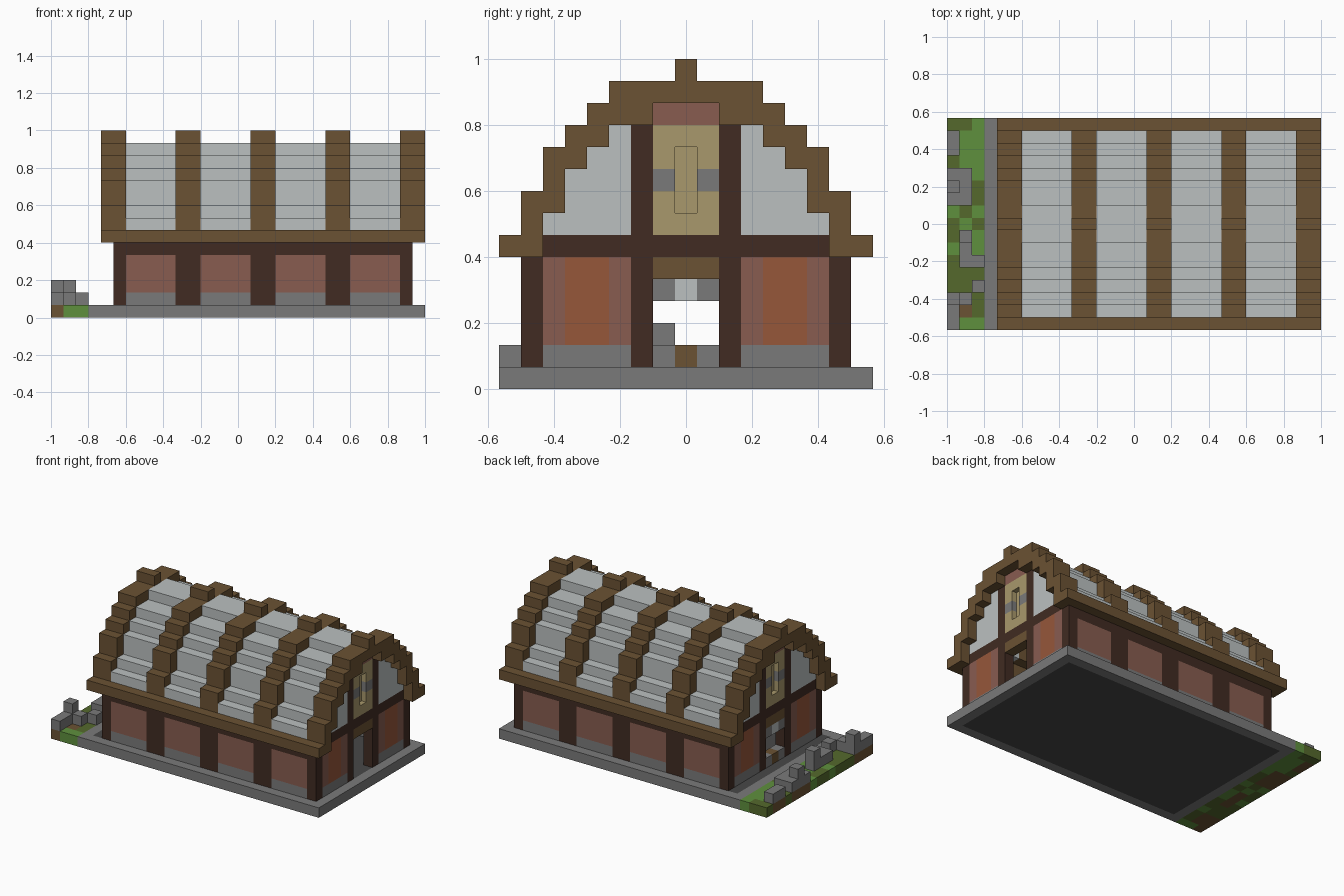
import bpy
import bmesh
from mathutils import Matrix, Vector

UNIT = 1 / 15      # edge of one building block
LEFT, RIGHT = 4, 30  # roof ends, in blocks

cube = bpy.data.objects.get("Cube")
if cube:
    bpy.data.objects.remove(cube, do_unlink=True)


def material(name, hex_code):
    channels = [int(hex_code[i:i + 2], 16) / 255 for i in (0, 2, 4)]
    linear = [c / 12.92 if c < 0.04 else ((c + 0.055) / 1.055) ** 2.4 for c in channels]
    mat = bpy.data.materials.new(name)
    mat.use_nodes = True
    mat.diffuse_color = (*linear, 1)
    mat.node_tree.nodes["Principled BSDF"].inputs["Base Color"].default_value = (*linear, 1)
    return mat


oak = material("oak brown", "6b5233")
timber = material("dark timber", "412b22")
brick = material("dull brick", "885c50")
clay = material("orange clay", "96573a")
stone = material("grey stone", "7a7a7a")
plaster = material("pale plaster", "bbc0c0")
tan = material("tan planks", "a9996c")
moss = material("dark grass", "55692c")
grass = material("bright grass", "5f903d")
slate = material("dark floor", "484848")


def part(name, mat, boxes):
    """One object from boxes (x0, x1, y0, y1, z0, z1) measured in blocks."""
    bm = bmesh.new()
    for x0, x1, y0, y1, z0, z1 in boxes:
        size = Vector((abs(x1 - x0), abs(y1 - y0), z1 - z0)) * UNIT
        mid = Vector(((x0 + x1) / 2 - 15, (y0 + y1) / 2, (z0 + z1) / 2)) * UNIT
        bmesh.ops.create_cube(bm, size=1, matrix=Matrix.Translation(mid) @ Matrix.Diagonal((*size, 1)))
    mesh = bpy.data.meshes.new(name)
    bm.to_mesh(mesh)
    bm.free()
    mesh.materials.append(mat)
    obj = bpy.data.objects.new(name, mesh)
    bpy.context.collection.objects.link(obj)
    return obj


def both_sides(boxes):
    """Repeat boxes on the other side of the ridge line."""
    return boxes + [(a, b, -d, -c, e, f) for a, b, c, d, e, f in boxes]


# Foundation: a stone rim around a dark floor
part("foundation_rim", stone, both_sides([(3, 30, 7.5, 8.5, 0, 1)])
     + [(3, 4, -7.5, 7.5, 0, 1), (29, 30, -7.5, 7.5, 0, 1)])
part("floor", slate, [(4, 29, -7.5, 7.5, 0, 1)])

# Long walls: posts, head beam, stone plinth and brick panels
ribs = [(x, x + 2) for x in (4, 10, 16, 22, 28)]
posts = [(max(a, 5), min(b, 29)) for a, b in ribs]
bays = [(a[1], b[0]) for a, b in zip(ribs, ribs[1:])]


def wall_run(spans, z0, z1):
    return both_sides([(a, b, 6.5, 7.5, z0, z1) for a, b in spans])


part("side_posts", timber, wall_run(posts, 1, 6))
part("side_beams", timber, wall_run(bays, 5, 6))
part("side_plinths", stone, wall_run(bays, 1, 2))
part("side_panels", brick, wall_run(bays, 2, 5))

# End walls, built once per end
for end, outer, inner in (("right", 29, 28), ("left", 5, 6)):
    def end_part(name, mat, rects, face=outer):
        boxes = [(inner, face, *r) for r in rects]
        return part(end + "_" + name, mat, both_sides(boxes))

    end_part("door_posts", timber, [(1.5, 2.5, 1, 6), (1.5, 2.5, 7, 12)])
    end_part("cross_beam", timber, [(0, 6.5, 6, 7)])
    end_part("plinth", stone, [(2.5, 6.5, 1, 2)])
    end_part("brick_edges", brick, [(2.5, 3.5, 2, 6), (5.5, 6.5, 2, 6)])
    end_part("clay_panel", clay, [(3.5, 5.5, 2, 6)])
    end_part("door_lintel", oak, [(0, 1.5, 5, 6)])
    end_part("gable", plaster, [(2.5, w, z0, z1) for w, z0, z1 in
                                ((6.5, 7, 8), (5.5, 8, 10), (4.5, 10, 11), (3.5, 11, 12))])
    end_part("gable_planks", tan, [(0, 1.5, 7, 8), (0, 1.5, 11, 12),
                                   (.5, 1.5, 8, 9), (.5, 1.5, 10, 11)])
    end_part("gable_stones", stone, [(.5, 1.5, 9, 10)])
    end_part("gable_niche", tan, [(0, .5, 8, 11)], (inner + outer) / 2)
    end_part("gable_cap", brick, [(0, 1.5, 12, 13)])

# Window opening in the left end: sill and head
part("window_stones", stone, both_sides([(5, 6, .5, 1.5, z, z + 1) for z in (1, 4)]))
part("window_sill", oak, [(5, 6, -.5, .5, 1, 2)])
part("window_head", plaster, [(5, 6, -.5, .5, 4, 5)])


# Stepped roof: columns (y0, y1, bottom, top) swept over each span
def roof(name, mat, spans, columns):
    part(name, mat, both_sides([(a, b, *c) for a, b in spans for c in columns]))


roof("roof_eaves", oak, [(LEFT, RIGHT)], [(6.5, 8.5, 6, 7)])
roof("roof_ribs", oak, ribs, [
    (6.5, 7.5, 7, 9), (5.5, 6.5, 8, 11), (4.5, 5.5, 10, 12), (3.5, 4.5, 11, 13),
    (1.5, 3.5, 12, 14), (.5, 1.5, 13, 14), (0, .5, 13, 15)])
roof("roof_panels", plaster, bays, [
    (6.5, 7.5, 7, 8), (5.5, 6.5, 8, 9), (4.5, 5.5, 9, 11), (3.5, 4.5, 11, 12),
    (1.5, 3.5, 12, 13), (0, 1.5, 13, 14)])

# Grass strip, one letter per block from front to back
ground = ("bbbdddgddgbbbdbbd", "gbbddbbbgdbbbgggd", "gddgddggdgddggggg")
for letter, name, mat in (("b", "soil", oak), ("d", "dark_turf", moss), ("g", "bright_turf", grass)):
    part(name, mat, [(x, x + 1, y - 8.5, y - 7.5, 0, 1)
                     for x, row in enumerate(ground)
                     for y, cell in enumerate(row) if cell == letter])

# Broken stone wall on the grass: s is one block high, t is two
rubble = ("sst.......sts.ss.", "..s..sst..sss....", "...s.s...........")
part("ruined_wall", stone, [(x, x + 1, y - 8.5, y - 7.5, 1, 3 if cell == "t" else 2)
                            for x, row in enumerate(rubble)
                            for y, cell in enumerate(row) if cell != "."])
